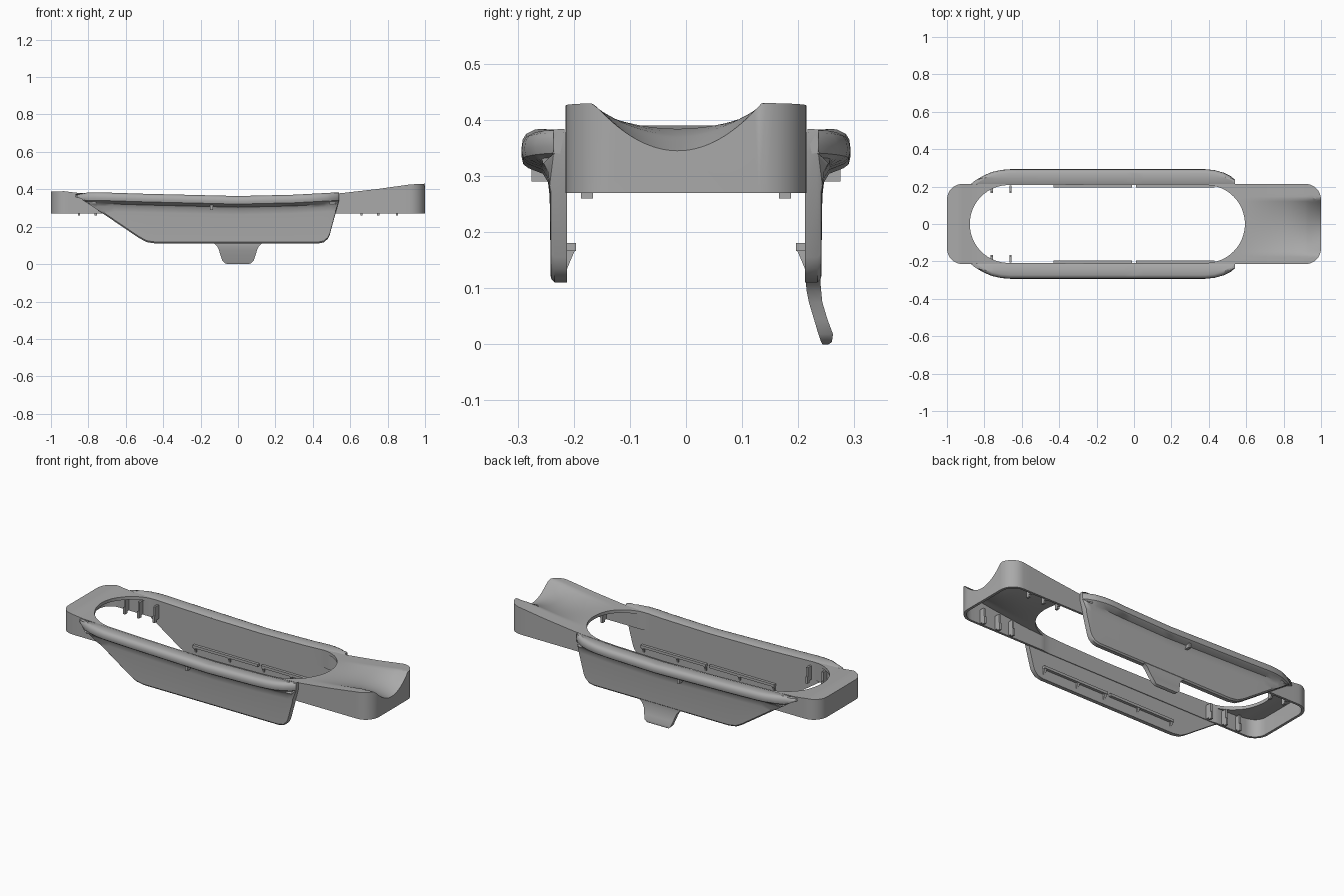
import bpy, bmesh, math

cube = bpy.data.objects.get("Cube")
if cube:
    bpy.data.objects.remove(cube)

grey = bpy.data.materials.new("mid_grey")
grey.use_nodes = True
grey.diffuse_color = (0.4, 0.4, 0.4, 1)
grey.node_tree.nodes["Principled BSDF"].inputs["Base Color"].default_value = (0.4, 0.4, 0.4, 1)


def interp(keys, x):
    """Piecewise linear value of x along (position, value) keys."""
    if x <= keys[0][0]:
        return keys[0][1]
    for (a, u), (b, v) in zip(keys, keys[1:]):
        if x <= b:
            return u + (v - u) * (x - a) / (b - a)
    return keys[-1][1]


def smooth(obj, angle=35):
    bpy.ops.object.select_all(action='DESELECT')
    obj.select_set(True)
    bpy.context.view_layer.objects.active = obj
    bpy.ops.object.shade_smooth_by_angle(angle=math.radians(angle))


def loft(name, sections, shade=True):
    """Closed skin through equal-length loops, capped at both ends."""
    bm = bmesh.new()
    rings = [[bm.verts.new(p) for p in s] for s in sections]
    n = len(rings[0])
    for a, b in zip(rings, rings[1:]):
        for i in range(n):
            j = (i + 1) % n
            bm.faces.new((a[i], a[j], b[j], b[i]))
    bm.faces.new(rings[0])
    bm.faces.new(rings[-1])
    bmesh.ops.recalc_face_normals(bm, faces=bm.faces)
    mesh = bpy.data.meshes.new(name)
    bm.to_mesh(mesh)
    bm.free()
    mesh.materials.append(grey)
    obj = bpy.data.objects.new(name, mesh)
    bpy.context.collection.objects.link(obj)
    if shade:
        smooth(obj)
    return obj


def box(name, x0, x1, y0, y1, z0, z1):
    return loft(name, [[(x0, y0, z), (x1, y0, z), (x1, y1, z), (x0, y1, z)] for z in (z0, z1)], False)


def cut(obj, cutter):
    mod = obj.modifiers.new("cut", 'BOOLEAN')
    mod.operation = 'DIFFERENCE'
    mod.solver = 'EXACT'
    mod.object = cutter
    cutter.hide_render = True
    bpy.ops.object.select_all(action='DESELECT')
    obj.select_set(True)
    bpy.context.view_layer.objects.active = obj
    bpy.ops.object.modifier_apply(modifier=mod.name)
    bpy.data.objects.remove(cutter)


# Height of the top surface, with the scooped tall end
CREST = [(-1, .387), (-.93, .39), (-.85, .38), (-.6, .372), (-.3, .363), (0, .36),
         (.3, .366), (.54, .378), (.75, .402), (.92, .426), (1, .43)]
DIP = [(.56, 0), (.84, .03), (.9, .046), (1, .085)]


def top(x, y):
    bowl = max(0, 1 - ((y + .015) / .15) ** 2)
    return interp(CREST, x) - interp(DIP, x) * bowl


def shell(name, length, width, radius, z0, drop):
    """Rounded rectangular block whose top follows the height function."""
    arc = [length - radius + radius * math.sin(math.pi / 2 * i / 10) for i in range(11)]
    mid = [(length - radius) * i / 26 for i in range(-25, 26)]
    sections = []
    for x in [-a for a in reversed(arc)] + mid + arc:
        over = max(0, abs(x) - length + radius)
        w = width - radius + math.sqrt(max(0, radius ** 2 - over ** 2))
        ys = [w * (i / 16 - 1) for i in range(33)]
        sections.append([(x, -w, z0)] + [(x, y, top(x, y) - drop) for y in ys] + [(x, w, z0)])
    return loft(name, sections, False)


# Hollow frame, open underneath, with a long oval opening
frame = shell("frame", 1, .215, .085, .27, 0)
cut(frame, shell("hollow_cutter", .985, .202, .072, .2, .018))
oval = []
for cx, start in ((.385, -90), (-.67, 90)):
    for i in range(33):
        a = math.radians(start + 180 * i / 32)
        oval.append((cx + .208 * math.cos(a), .208 * math.sin(a)))
cut(frame, loft("oval_cutter", [[(x, y, z) for x, y in oval] for z in (.1, .6)], False))
smooth(frame, 30)

# Side panels with an outward rolled rim
BOTTOM = [(-.87, .36), (-.84, .35), (-.53, .14), (-.49, .118), (-.44, .11), (.43, .11),
          (.46, .117), (.48, .135), (.49, .155), (.54, .34)]
REACH = [(-.87, .216), (-.85, .232), (-.81, .256), (-.76, .278), (-.71, .289), (-.66, .293),
         (.38, .293), (.43, .288), (.48, .274), (.52, .254), (.54, .236)]
RIM = [(-.87, .374), (-.8, .383), (-.75, .384), (-.5, .376), (0, .364), (.3, .371), (.54, .384)]


def panel_section(x, side):
    zb, out, zt = interp(BOTTOM, x), interp(REACH, x), interp(RIM, x)
    pts = [(.212, zb), (.234, zb), (.241, zb + .008), (.243, zt - .1), (.246, zt - .075),
           (.255, zt - .06), (out - .012, zt - .05), (out - .003, zt - .043), (out, zt - .03),
           (out - .002, zt - .016), (out - .008, zt - .006), (out - .02, zt),
           (.245, zt - .001), (.225, zt - .003), (.212, zt - .008)]
    return [(x, side * min(y, out), max(z, min(zb, zt - .008))) for y, z in pts]


stations = sorted({k for k, _ in BOTTOM + REACH + RIM} | {-.6 + .05 * i for i in range(20)})
for side, label in ((-1, "front"), (1, "back")):
    loft(label + "_panel", [panel_section(x, side) for x in stations])

    # Inner ledge, split in the middle, with triangular supports
    for i, (x0, x1) in enumerate(((-.43, -.01), (.01, .43))):
        box(f"{label}_ledge_{i}", x0, x1, side * .196, side * .214, .166, .181)
    for i, x in enumerate((-.42, -.2, .02, .2, .42)):
        tri = [(.197, .17), (.214, .17), (.214, .13)]
        loft(f"{label}_ledge_support_{i}",
             [[(x + d, side * y, z) for y, z in tri] for d in (-.007, .007)], False)

    # Small vertical rib under the rim
    box(label + "_rim_rib", -.15, -.134, side * .24, side * .275, .29, .335)

    # Inner ribs and the pegs below them
    for i, x in enumerate((-.85, -.76, -.66, .66, .75, .85)):
        box(f"{label}_rib_{i}", x - .006, x + .006, side * .172, side * .206, .272, .352)
        box(f"{label}_peg_{i}", x - .006, x + .006, side * .166, side * .187, .26, .3)

# Pull tab below the back panel
TAB = [(0, .055, .243, .254), (.004, .07, .241, .26), (.018, .084, .236, .262),
       (.045, .093, .228, .252), (.075, .102, .219, .243), (.095, .112, .215, .241),
       (.106, .122, .214, .24), (.116, .135, .214, .24)]
loft("pull_tab", [[(-w, y0, z), (w, y0, z), (w, y1, z), (-w, y1, z)] for z, w, y0, y1 in TAB])
